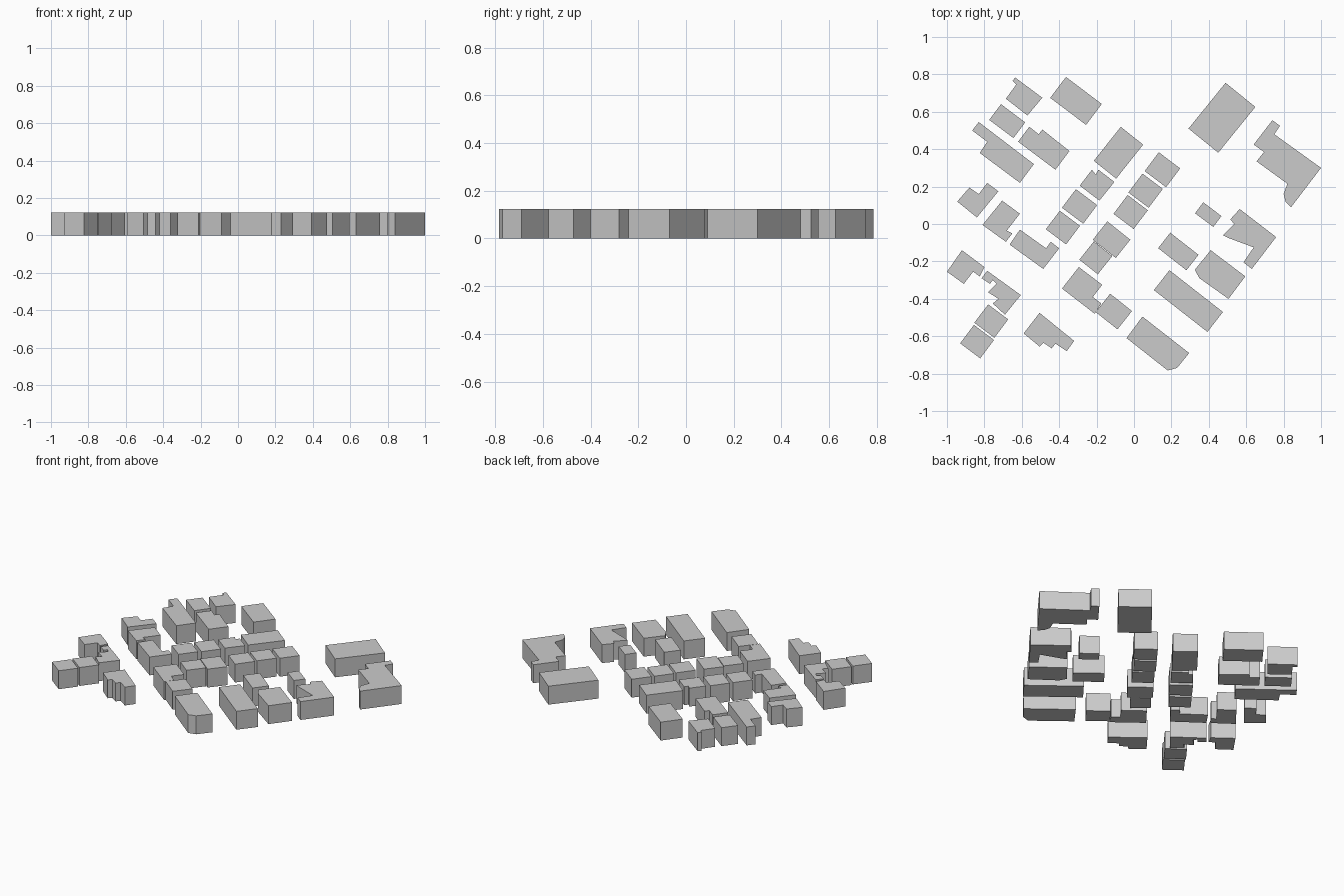
import bpy, bmesh
from math import radians, cos, sin

HEIGHT = 0.123


def extrude_plan(name, plan):
    """Closed flat-roofed block from a footprint outline."""
    bm = bmesh.new()
    face = bm.faces.new([bm.verts.new((x, y, 0)) for x, y in plan])
    top = bmesh.ops.extrude_face_region(bm, geom=[face], use_keep_orig=True)["geom"]
    bmesh.ops.translate(bm, vec=(0, 0, HEIGHT),
                        verts=[g for g in top if isinstance(g, bmesh.types.BMVert)])
    bmesh.ops.recalc_face_normals(bm, faces=bm.faces[:])
    mesh = bpy.data.meshes.new(name)
    bm.to_mesh(mesh)
    bm.free()
    bpy.context.collection.objects.link(bpy.data.objects.new(name, mesh))


def block(name, x, y, width, depth, turn=-37):
    """Rectangular building aligned to the street grid."""
    c, s = cos(radians(turn)), sin(radians(turn))
    extrude_plan(name, [(x + c * u * width / 2 - s * v * depth / 2,
                         y + s * u * width / 2 + c * v * depth / 2)
                        for u, v in ((-1, -1), (1, -1), (1, 1), (-1, 1))])


# Large rectangular buildings
block("hall_north_east", 0.47, 0.568, 0.205, 0.315, -39)
block("hall_north", -0.31, 0.658, 0.24, 0.14)
block("hall_centre", -0.083, 0.381, 0.153, 0.232, -38.5)
block("hall_south_east", 0.291, -0.412, 0.363, 0.135, -38)
block("hall_east", 0.237, -0.147, 0.192, 0.105, -38)

# Small houses in rows
block("house_north_west", -0.678, 0.55, 0.162, 0.105)
for i, (x, y, w) in enumerate([(0.152, 0.29, 0.143), (0.062, 0.178, 0.136),
                               (-0.018, 0.064, 0.135)]):
    block(f"east_row_house_{i + 1}", x, y, w, 0.126)
for i, (x, y, w) in enumerate([(-0.291, 0.094, 0.142), (-0.38, -0.019, 0.135)]):
    block(f"west_row_house_{i + 1}", x, y, w, 0.124)
for i, (x, y, w) in enumerate([(-0.12, -0.084, 0.157), (-0.204, -0.181, 0.126),
                               (-0.108, -0.468, 0.149)]):
    block(f"south_row_house_{i + 1}", x, y, w, 0.125, -38.5)
for i, (x, y) in enumerate([(-0.839, -0.629), (-0.763, -0.519)]):
    block(f"corner_house_{i + 1}", x, y, 0.134, 0.123)
block("kiosk_east", 0.397, 0.05, 0.122, 0.073)

# North-west buildings with annexes
extrude_plan("annexed_house_north", [
    (-0.65, 0.765), (-0.635, 0.783), (-0.49, 0.675), (-0.57, 0.58),
    (-0.685, 0.67), (-0.63, 0.745)])
extrude_plan("long_house_north_west", [
    (-0.865, 0.50), (-0.83, 0.545), (-0.535, 0.32), (-0.61, 0.22),
    (-0.825, 0.38), (-0.785, 0.44)])
extrude_plan("stepped_house_north", [
    (-0.62, 0.44), (-0.56, 0.52), (-0.51, 0.48), (-0.49, 0.505),
    (-0.345, 0.39), (-0.42, 0.29)])
extrude_plan("notched_house_centre", [
    (-0.29, 0.205), (-0.225, 0.29), (-0.205, 0.265), (-0.19, 0.29),
    (-0.105, 0.225), (-0.185, 0.125)])

# West buildings
extrude_plan("l_house_west", [
    (-0.945, 0.12), (-0.88, 0.195), (-0.83, 0.16), (-0.785, 0.22),
    (-0.725, 0.175), (-0.84, 0.035)])
extrude_plan("porch_house_west", [
    (-0.81, -0.005), (-0.705, 0.125), (-0.61, 0.055), (-0.68, -0.035),
    (-0.65, -0.05), (-0.685, -0.095)])
extrude_plan("wing_house_west", [
    (-0.665, -0.11), (-0.61, -0.03), (-0.47, -0.13), (-0.445, -0.095),
    (-0.40, -0.13), (-0.485, -0.24)])
extrude_plan("end_house_west", [
    (-1, -0.255), (-0.92, -0.14), (-0.80, -0.23), (-0.825, -0.28),
    (-0.86, -0.255), (-0.91, -0.32)])

# South buildings
extrude_plan("stepped_house_south_west", [
    (-0.815, -0.29), (-0.785, -0.25), (-0.605, -0.38), (-0.69, -0.485),
    (-0.755, -0.425), (-0.725, -0.40), (-0.78, -0.365), (-0.735, -0.32),
    (-0.755, -0.30), (-0.77, -0.32)])
extrude_plan("bay_house_south", [
    (-0.59, -0.585), (-0.505, -0.475), (-0.32, -0.625), (-0.36, -0.68),
    (-0.42, -0.64), (-0.44, -0.665), (-0.485, -0.635), (-0.505, -0.655)])
extrude_plan("notched_house_south", [
    (-0.385, -0.345), (-0.295, -0.23), (-0.17, -0.325), (-0.22, -0.39),
    (-0.175, -0.425), (-0.21, -0.48)])
extrude_plan("chamfered_hall_south", [
    (-0.04, -0.61), (0.045, -0.495), (0.295, -0.69), (0.23, -0.77),
    (0.18, -0.783)])

# East buildings
extrude_plan("chamfered_house_east", [
    (0.325, -0.245), (0.41, -0.14), (0.595, -0.28), (0.505, -0.40),
    (0.35, -0.29)])
extrude_plan("l_hall_east", [
    (0.475, -0.06), (0.535, 0.0), (0.515, 0.025), (0.565, 0.08),
    (0.76, -0.07), (0.63, -0.24), (0.585, -0.205), (0.64, -0.125),
    (0.505, -0.075)])
extrude_plan("curved_hall_north_east", [
    (0.64, 0.425), (0.74, 0.555), (0.78, 0.525), (0.75, 0.48), (1, 0.30),
    (0.84, 0.09), (0.81, 0.12), (0.80, 0.16), (0.82, 0.215),
    (0.655, 0.335), (0.695, 0.385)])
